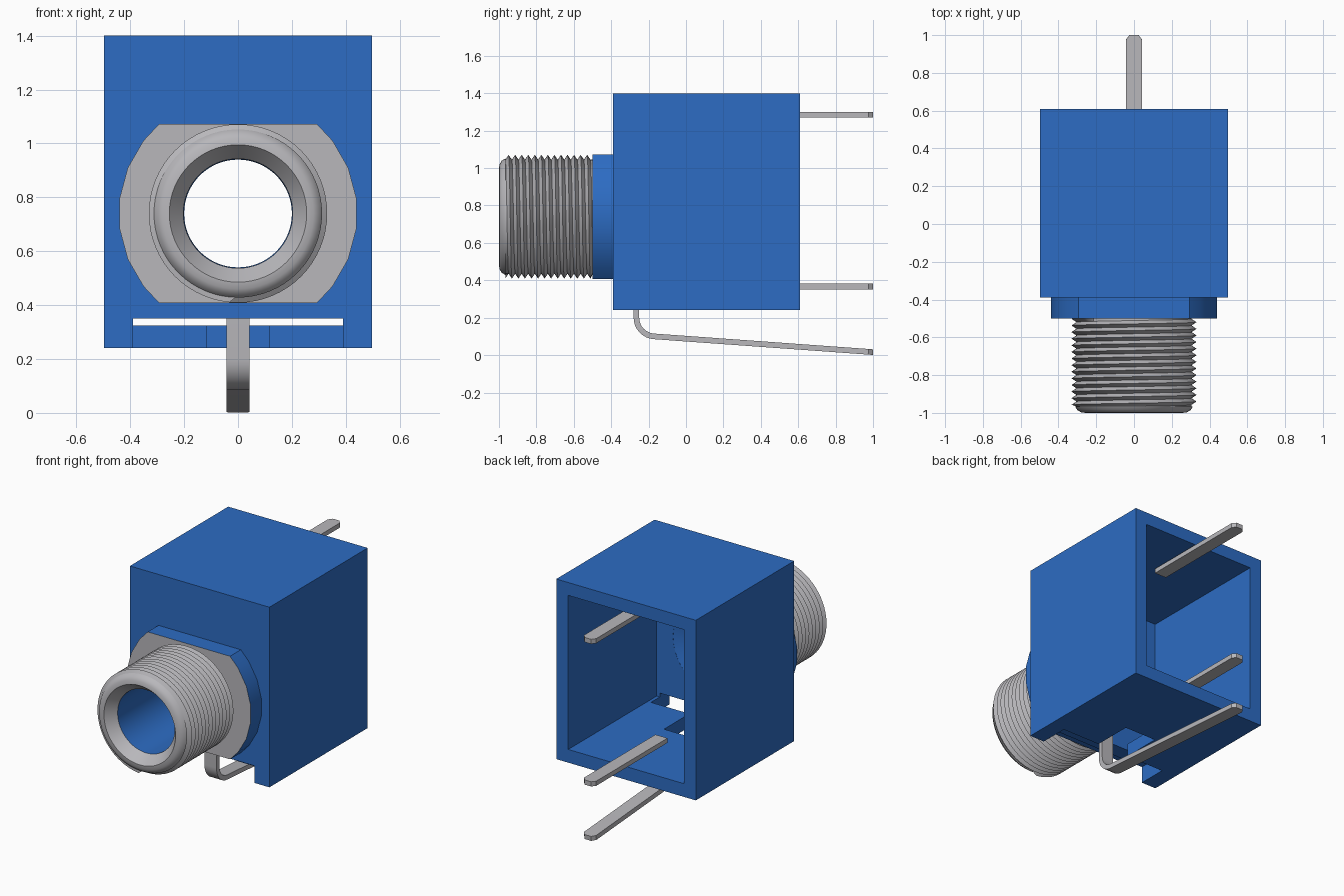
import bpy, bmesh, math
from mathutils import Vector

if "Cube" in bpy.data.objects:
    bpy.data.objects.remove(bpy.data.objects["Cube"], do_unlink=True)


def material(name, rgb, rough=0.5):
    m = bpy.data.materials.new(name)
    m.use_nodes = True
    m.diffuse_color = (*rgb, 1)
    bsdf = next(n for n in m.node_tree.nodes if n.type == 'BSDF_PRINCIPLED')
    bsdf.inputs["Base Color"].default_value = (*rgb, 1)
    bsdf.inputs["Roughness"].default_value = rough
    return m


BLUE = material("blue plastic", (0.026, 0.150, 0.546))
GREY = material("grey metal", (0.479, 0.474, 0.497))
AXIS_Z = 0.74          # height of the barrel axis
SIDES = 64


def finish(bm, name, *mats, smooth=None, outward=True):
    if outward:
        bmesh.ops.recalc_face_normals(bm, faces=bm.faces)
    me = bpy.data.meshes.new(name)
    bm.to_mesh(me)
    bm.free()
    ob = bpy.data.objects.new(name, me)
    bpy.context.collection.objects.link(ob)
    for m in mats:
        me.materials.append(m)
    if smooth:
        select(ob)
        bpy.ops.object.shade_smooth_by_angle(angle=math.radians(smooth))
    return ob


def select(ob):
    bpy.ops.object.select_all(action='DESELECT')
    ob.select_set(True)
    bpy.context.view_layer.objects.active = ob


def box(name, lo, hi, *mats):
    bm = bmesh.new()
    bmesh.ops.create_cube(bm, size=1)
    for v in bm.verts:
        v.co = [l + (c + 0.5) * (h - l) for l, h, c in zip(lo, hi, v.co)]
    return finish(bm, name, *mats)


def prism_y(name, outline, y0, y1, *mats):
    """Extrude an x-z outline along y."""
    bm = bmesh.new()
    f = bm.faces.new([bm.verts.new((x, y0, z)) for x, z in outline])
    ext = bmesh.ops.extrude_face_region(bm, geom=[f])["geom"]
    bmesh.ops.translate(bm, vec=(0, y1 - y0, 0),
                        verts=[g for g in ext if isinstance(g, bmesh.types.BMVert)])
    return finish(bm, name, *mats)


def ring_point(r, y, a):
    return (r * math.sin(a), y, AXIS_Z + r * math.cos(a))


def lathe(name, profile, mat):
    """Turn (radius, y) points around the barrel axis as an open shell."""
    bm = bmesh.new()
    rows = [[bm.verts.new(ring_point(r, y, math.tau * i / SIDES)) for i in range(SIDES)]
            for r, y in profile]
    for a, b in zip(rows, rows[1:]):
        for i in range(SIDES):
            j = (i + 1) % SIDES
            bm.faces.new((a[i], a[j], b[j], b[i]))
    return finish(bm, name, mat, smooth=35, outward=False)


def cut(target, cutter):
    mod = target.modifiers.new("cut", 'BOOLEAN')
    mod.operation, mod.solver, mod.object = 'DIFFERENCE', 'EXACT', cutter
    cutter.hide_render = True
    select(target)
    bpy.ops.object.modifier_apply(modifier=mod.name)
    bpy.data.objects.remove(cutter, do_unlink=True)


def bore_cutter(r):
    pts = [ring_point(r, 0, math.tau * i / SIDES) for i in range(SIDES)]
    return prism_y("bore_cutter", [(p[0], p[2]) for p in pts], -0.7, -0.2)


# Housing: open-backed box with a stepped slot under the front wall
housing = box("housing", (-0.497, -0.39, 0.24), (0.497, 0.61, 1.40), BLUE)
cut(housing, box("cavity", (-0.412, -0.29, 0.325), (0.412, 0.8, 1.317)))
cut(housing, box("front_slot", (-0.39, -0.5, 0.1), (0.39, -0.2, 0.35)))
cut(housing, box("pin_notch", (-0.115, -0.3, 0.1), (0.115, 0.06, 0.35)))
cut(housing, bore_cutter(0.295))

# Collar: rounded sides, flat top and bottom, grey front face
quarter = [math.radians(d) for d in (7.5, 22.5, 37.5, 48.5)]
angles = (quarter + [math.pi - a for a in reversed(quarter)]
          + [math.pi + a for a in quarter] + [math.tau - a for a in reversed(quarter)])
collar = prism_y("collar", [(0.443 * math.cos(a), AXIS_Z + 0.443 * math.sin(a)) for a in angles],
                 -0.5, -0.39, BLUE, GREY)
cut(collar, bore_cutter(0.295))
for p in collar.data.polygons:
    p.material_index = 1 if p.normal.y < -0.9 else 0
select(collar)
bpy.ops.object.shade_smooth_by_angle(angle=math.radians(25))

# Barrel tip: rounded outer lip and countersunk mouth
lathe("barrel_tip", [(0.203, -0.935), (0.255, -1.0), (0.28, -0.997),
                     (0.30, -0.985), (0.312, -0.965)], GREY)

# Bore liner: blue sleeve running back into the housing
lathe("bore_liner", [(0.297, -0.29), (0.24, -0.31), (0.20, -0.33), (0.203, -0.935)], BLUE)


# Barrel thread: right-hand helical ridge
def thread(y0, y1, pitch, root, crest):
    bm = bmesh.new()
    rows = 2 * (math.ceil((y1 - y0) / pitch) + 1) + 1
    cols = []
    for i in range(SIDES):
        col = []
        for j in range(rows + 2):
            y = y0 + pitch * (j / 2 - 1 + i / SIDES)
            r = crest if j % 2 and y0 < y < y1 else root
            col.append(bm.verts.new(ring_point(r, min(max(y, y0), y1), math.tau * i / SIDES)))
        cols.append(col)
    for i in range(SIDES):
        nxt, shift = (cols[i + 1], 0) if i + 1 < SIDES else (cols[0], 2)
        for j in range(rows + 1 - shift):
            bm.faces.new((cols[i][j], nxt[j + shift], nxt[j + 1 + shift], cols[i][j + 1]))
    bmesh.ops.remove_doubles(bm, verts=bm.verts, dist=0.0002)
    return finish(bm, "barrel_thread", GREY, smooth=35, outward=False)


thread(-0.966, -0.498, 0.035, 0.305, 0.331)


# Terminal pins: flat strips swept along a y-z path with a chamfered tip
def pin(name, path, half=0.043, thick=0.03):
    pts = [Vector(p) for p in path]
    tip_dir = (pts[-1] - pts[-2]).normalized()
    pts.insert(-1, pts[-1] - tip_dir * 0.025)
    bm = bmesh.new()
    rings = []
    for k, p in enumerate(pts):
        d = (pts[min(k + 1, len(pts) - 1)] - pts[max(k - 1, 0)]).normalized()
        n = Vector((-d.y, d.x)) * thick / 2
        w = 0.024 if k == len(pts) - 1 else half
        rings.append([bm.verts.new((s * w, p.x + t * n.x, p.y + t * n.y))
                      for s, t in ((-1, -1), (1, -1), (1, 1), (-1, 1))])
    for a, b in zip(rings, rings[1:]):
        for i in range(4):
            j = (i + 1) % 4
            bm.faces.new((a[i], a[j], b[j], b[i]))
    bm.faces.new(rings[0])
    bm.faces.new(rings[-1])
    return finish(bm, name, GREY, smooth=25)


pin("upper_pin", [(0.25, 1.285), (1.0, 1.285)])
pin("lower_pin", [(0.25, 0.367), (1.0, 0.367)])
bend = [(-0.165 + 0.1 * math.cos(a), 0.2 + 0.1 * math.sin(a))
        for a in (math.radians(180 + 86 * k / 8) for k in range(9))]
pin("bent_pin", [(-0.265, 0.45)] + bend + [(1.0, 0.016)])
